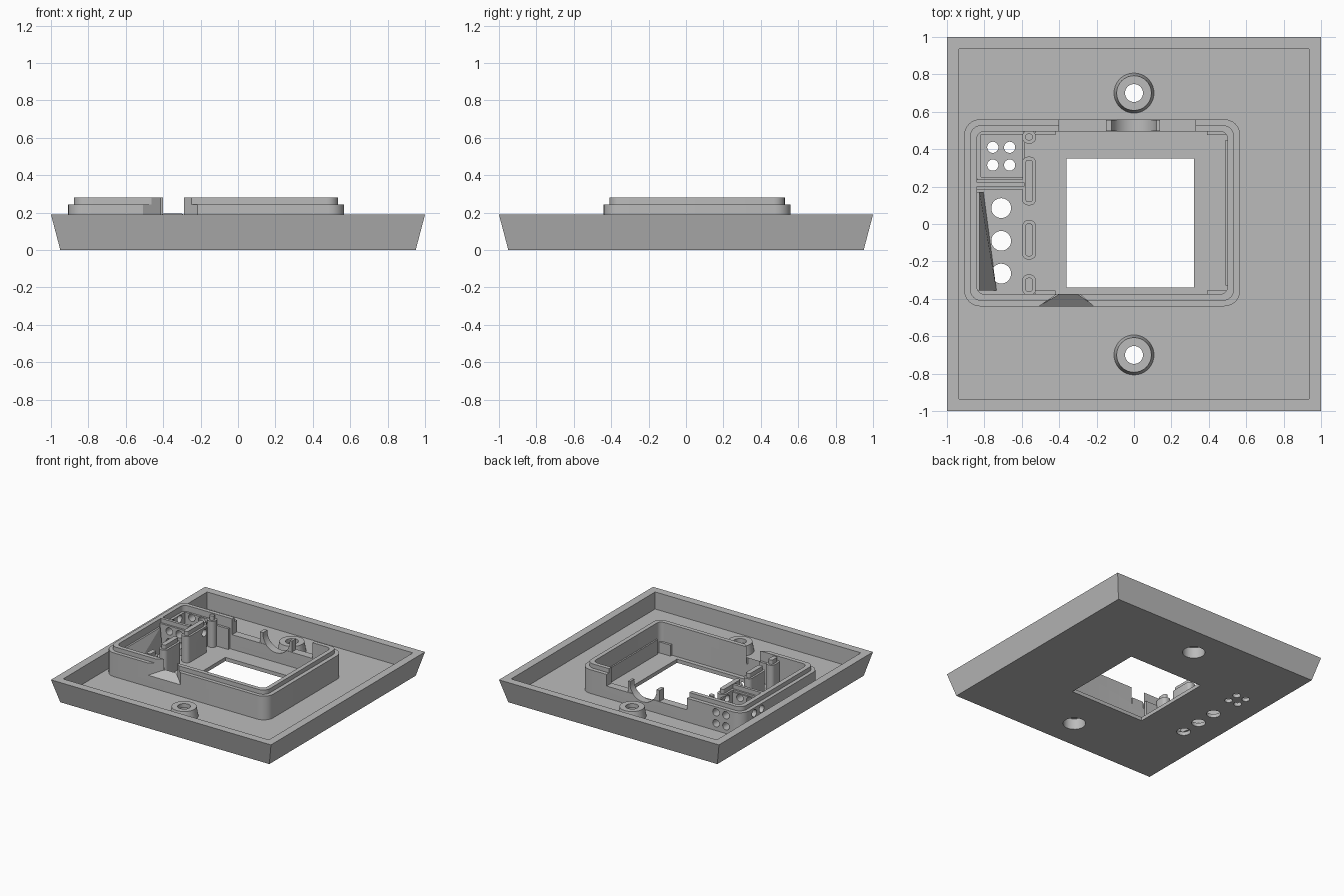
import bpy
import bmesh
import math
from mathutils import Matrix

old = bpy.data.objects.get("Cube")
if old:
    bpy.data.objects.remove(old, do_unlink=True)

grey = bpy.data.materials.new("light grey plastic")
grey.use_nodes = True
grey.diffuse_color = (0.5, 0.5, 0.5, 1)
grey.node_tree.nodes["Principled BSDF"].inputs["Base Color"].default_value = (0.5, 0.5, 0.5, 1)


def make(name, bm):
    bmesh.ops.recalc_face_normals(bm, faces=bm.faces)
    mesh = bpy.data.meshes.new(name)
    bm.to_mesh(mesh)
    bm.free()
    mesh.materials.append(grey)
    obj = bpy.data.objects.new(name, mesh)
    bpy.context.collection.objects.link(obj)
    return obj


def loft(name, lower, z0, upper, z1):
    """Solid between two outlines with the same number of points."""
    bm = bmesh.new()
    a = [bm.verts.new((x, y, z0)) for x, y in lower]
    b = [bm.verts.new((x, y, z1)) for x, y in upper]
    bm.faces.new(a)
    bm.faces.new(b)
    for i in range(len(a)):
        j = (i + 1) % len(a)
        bm.faces.new((a[i], a[j], b[j], b[i]))
    return make(name, bm)


def rect(x0, x1, y0, y1, r=0.0, steps=6):
    """Rectangle outline, with rounded corners when r is set."""
    if r == 0:
        return [(x0, y0), (x1, y0), (x1, y1), (x0, y1)]
    centres = [(x1 - r, y1 - r), (x0 + r, y1 - r), (x0 + r, y0 + r), (x1 - r, y0 + r)]
    pts = []
    for k, (cx, cy) in enumerate(centres):
        for s in range(steps + 1):
            t = (k + s / steps) * math.pi / 2
            pts.append((cx + r * math.cos(t), cy + r * math.sin(t)))
    return pts


def slab(name, outline, z0, z1):
    return loft(name, outline, z0, outline, z1)


def rod(name, centre, r, length, axis="Z", r2=None):
    bm = bmesh.new()
    turn = {"Z": Matrix(), "X": Matrix.Rotation(math.pi / 2, 4, "Y"),
            "Y": Matrix.Rotation(math.pi / 2, 4, "X")}[axis]
    bmesh.ops.create_cone(bm, cap_ends=True, segments=32, radius1=r,
                          radius2=r if r2 is None else r2, depth=length,
                          matrix=Matrix.Translation(centre) @ turn)
    return make(name, bm)


def boolean(target, tool, operation="DIFFERENCE"):
    tool.hide_render = True
    mod = target.modifiers.new("shape", "BOOLEAN")
    mod.operation = operation
    mod.solver = "EXACT"
    mod.object = tool
    bpy.context.view_layer.objects.active = target
    bpy.ops.object.modifier_apply(modifier=mod.name)
    bpy.data.objects.remove(tool, do_unlink=True)


FLOOR = 0.05
SEAT = 0.03
STEP = 0.245
TOP = 0.28

# Tray with flared sides, raised rim and recessed middle
tray = loft("tray", rect(-0.95, 0.95, -0.95, 0.95), 0, rect(-1, 1, -1, 1), 0.19)
boolean(tray, slab("cut", rect(-0.935, 0.935, -0.935, 0.935), FLOOR, 0.4))
boolean(tray, slab("cut", rect(-0.84, 0.5, -0.375, 0.495, 0.04), SEAT, 0.4))
boolean(tray, slab("cut", rect(-0.36, 0.32, -0.34, 0.35), -0.1, 0.4))

# Round openings in the floor
for y in (0.085, -0.09, -0.265):
    boolean(tray, rod("cut", (-0.71, y, 0), 0.053, 0.4))
for x in (-0.755, -0.665):
    for y in (0.41, 0.315):
        boolean(tray, rod("cut", (x, y, 0), 0.03, 0.4))

# Screw bosses, counterbored from underneath
bosses = []
for side, y in (("front", -0.7), ("back", 0.7)):
    boss = rod(side + "_screw_boss", (0, y, 0.08), 0.11, 0.09, r2=0.093)
    for part in (tray, boss):
        boolean(part, rod("cut", (0, y, 0), 0.085, 0.18))
    boolean(boss, rod("cut", (0, y, 0.1), 0.048, 0.4))
    bosses.append(boss)

# Housing wall with a stepped lip
housing = slab("housing_wall", rect(-0.908, 0.568, -0.44, 0.56, 0.085), 0.04, STEP)
boolean(housing, slab("lip", rect(-0.877, 0.535, -0.41, 0.528, 0.06), 0.2, TOP), "UNION")
boolean(housing, slab("cut", rect(-0.84, 0.5, -0.375, 0.495, 0.04), -0.1, 0.5))

# Lowered back wall with sloped ends
boolean(housing, slab("cut", rect(-0.4, 0.33, 0.45, 0.65), 0.15, 0.5))

# Flared cable exit through the front wall
exit_outline = [(-0.515, -0.445), (-0.21, -0.445), (-0.295, -0.37), (-0.405, -0.37)]
boolean(housing, slab("cut", exit_outline, 0.14, 0.5))
bm = bmesh.new()
front = [bm.verts.new((x, -0.44, z)) for x, z in ((-0.51, 0.1), (-0.21, 0.1), (-0.21, 0.145), (-0.51, 0.145))]
back = [bm.verts.new((x, -0.375, z)) for x, z in ((-0.4, 0.1), (-0.3, 0.1), (-0.3, 0.195), (-0.4, 0.195))]
bmesh.ops.convex_hull(bm, input=front + back)
make("cable_exit_ramp", bm)

# Curved cradle in the back wall
cradle = slab("back_cradle", rect(-0.15, 0.14, 0.498, 0.556), 0.05, 0.24)
for part in (cradle, housing):
    boolean(part, rod("cut", (0, 0.53, 0.23), 0.122, 0.3, "Y"))

# Divider ribs between the side bay and the main bay
ribs = []
for name, y0, y1 in (("back_end", 0.43, 0.5), ("back", 0.1, 0.36),
                     ("middle", -0.19, 0.02), ("front_end", -0.38, -0.27)):
    rib = slab(name + "_divider_rib", rect(-0.597, -0.525, y0, y1, 0.03, 4), SEAT, STEP)
    boolean(rib, slab("cap", rect(-0.58, -0.542, y0 + 0.017, y1 - 0.017, 0.014, 4), 0.2, TOP), "UNION")
    ribs.append(rib)

# Small square bay: cross wall and thin lining
cross_wall = slab("bay_cross_wall", rect(-0.85, -0.585, 0.185, 0.238), SEAT, STEP)
boolean(cross_wall, slab("cap", rect(-0.85, -0.585, 0.2, 0.223), 0.2, TOP), "UNION")
lining = slab("bay_lining", rect(-0.845, -0.585, 0.235, 0.5, 0.02), SEAT, 0.23)
boolean(lining, slab("cut", rect(-0.818, -0.597, 0.25, 0.478), -0.1, 0.5))

# Side openings through the square bay
for z in (0.11, 0.2):
    for x in (-0.755, -0.665):
        for part in (housing, cross_wall, lining):
            boolean(part, rod("cut", (x, 0.4, z), 0.03, 0.6, "Y"))
for y in (0.41, 0.315):
    for part in (housing, lining, ribs[1]):
        boolean(part, rod("cut", (-0.72, y, 0.2), 0.03, 0.5, "X"))

# Sloped filler along the outer wall of the long bay
bm = bmesh.new()
for y, foot in ((0.17, -0.805), (-0.355, -0.735)):
    for x, z in ((-0.845, SEAT), (foot, SEAT), (-0.825, 0.22), (-0.845, 0.22)):
        bm.verts.new((x, y, z))
bmesh.ops.convex_hull(bm, input=bm.verts[:])
make("long_bay_slope", bm)

# Low corner supports and guide rails in the main bay
for name, y0, y1 in (("front", -0.378, -0.355), ("back", 0.475, 0.498)):
    slab(name + "_corner_support", rect(0.39, 0.5, y0, y1), SEAT, 0.12)
    slab(name + "_side_rail", rect(-0.53, -0.42, y0, y1), SEAT, 0.2)
slab("left_guide_rail", rect(0.488, 0.502, -0.33, 0.45), SEAT, 0.15)

# Smooth round surfaces while keeping edges crisp
bpy.ops.object.select_all(action="DESELECT")
for obj in [tray, housing, cradle, lining, cross_wall] + bosses + ribs:
    obj.select_set(True)
bpy.context.view_layer.objects.active = tray
bpy.ops.object.shade_smooth_by_angle(angle=math.radians(30))
